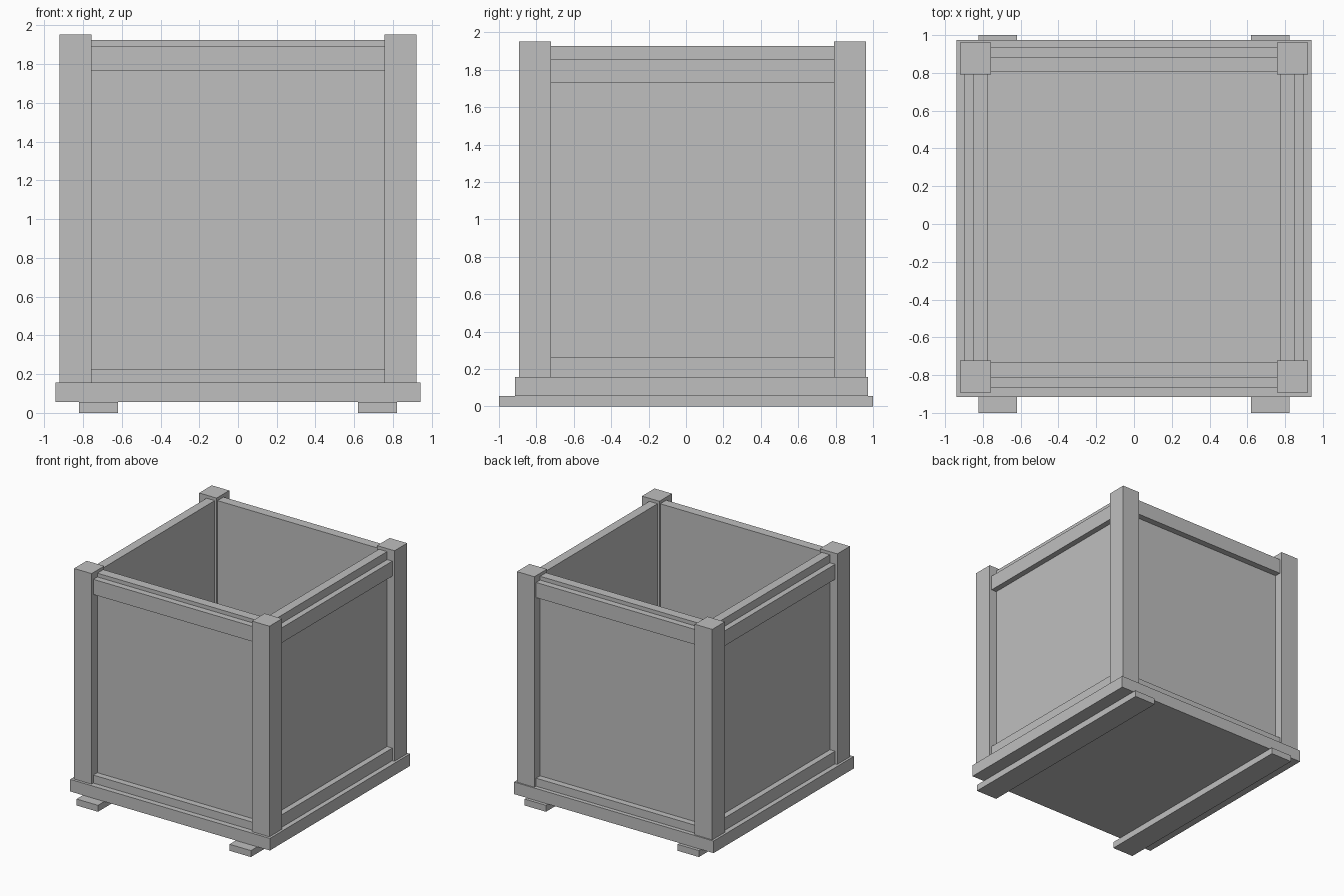
import bpy

cube = bpy.data.objects.get("Cube")
if cube:
    bpy.data.objects.remove(cube, do_unlink=True)

grey = bpy.data.materials.new("plain grey")
grey.use_nodes = True
grey.diffuse_color = (0.52, 0.52, 0.52, 1)
grey.node_tree.nodes["Principled BSDF"].inputs["Base Color"].default_value = (0.52, 0.52, 0.52, 1)


def box(name, xs, ys, zs):
    """Axis-aligned box from its ranges along x, y and z."""
    bpy.ops.mesh.primitive_cube_add(size=1, location=[sum(r) / 2 for r in (xs, ys, zs)])
    ob = bpy.context.object
    ob.name = name
    ob.scale = [r[1] - r[0] for r in (xs, ys, zs)]
    bpy.ops.object.transform_apply(location=False, rotation=False, scale=True)
    ob.data.materials.append(grey)
    return ob


BASE_BOTTOM, BASE_TOP = 0.055, 0.158
CY = 0.035      # the crate sits slightly behind the middle of the skids
POST_TOP, PANEL_TOP = 1.952, 1.926
POST_X, POST_Y = (0.756, 0.921), (0.757, 0.927)   # inner and outer edges


def mirrored(r, side, centre=0):
    return sorted(centre + side * v for v in r)


# Base board
box("base", (-0.941, 0.941), (CY - 0.95, CY + 0.938), (BASE_BOTTOM, BASE_TOP))

for side, x_name, y_name in ((-1, "right", "front"), (1, "left", "back")):
    # Skid under the base
    box(x_name + "_skid", mirrored((0.62, 0.822), side), (-1, 1), (0, BASE_BOTTOM))

    # Corner posts
    for y_side, end in ((-1, "front"), (1, "back")):
        box(f"{end}_{x_name}_post", mirrored(POST_X, side),
            mirrored(POST_Y, y_side, CY), (BASE_TOP, POST_TOP))

    # Side wall between the posts, with its outer rails
    span = (CY - POST_Y[0], CY + POST_Y[0])
    box(x_name + "_panel", mirrored((0.774, 0.851), side), span, (BASE_TOP, PANEL_TOP))
    for level, zs in (("top", (1.73, 1.858)), ("bottom", (BASE_TOP, 0.265))):
        box(f"{x_name}_{level}_rail", mirrored((0.851, 0.9), side), span, zs)

    # Front or back wall between the posts, with its outer rails
    span = (-POST_X[0], POST_X[0])
    box(y_name + "_panel", span, mirrored((0.769, 0.849), side, CY), (BASE_TOP, PANEL_TOP))
    for level, zs in (("top", (1.765, 1.894)), ("bottom", (BASE_TOP, 0.226))):
        box(f"{y_name}_{level}_rail", span, mirrored((0.849, 0.903), side, CY), zs)
